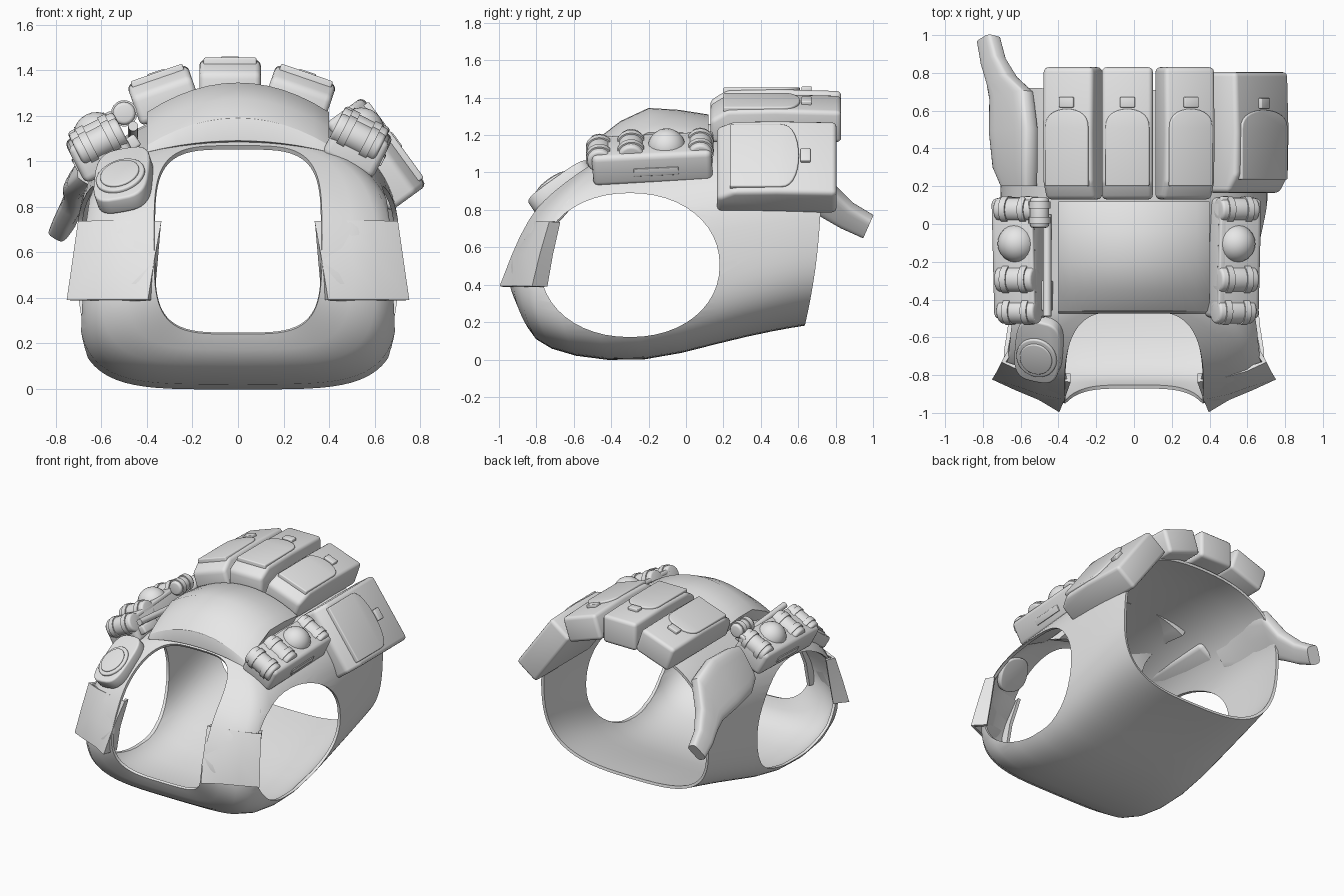
import bpy, bmesh
from math import cos, sin, pi, radians, copysign
from mathutils import Matrix, Vector

cube = bpy.data.objects.get("Cube")
if cube:
    bpy.data.objects.remove(cube)

gray = bpy.data.materials.new("plain_gray")
gray.use_nodes = True
gray.diffuse_color = (0.8, 0.8, 0.8, 1)
gray.node_tree.nodes["Principled BSDF"].inputs["Base Color"].default_value = (0.8, 0.8, 0.8, 1)


def finish(name, bm, mods=(), closed=True):
    """Turn a bmesh into a shaded object with its modifiers applied."""
    if closed:
        bmesh.ops.recalc_face_normals(bm, faces=bm.faces)
    me = bpy.data.meshes.new(name)
    bm.to_mesh(me)
    bm.free()
    me.materials.append(gray)
    ob = bpy.data.objects.new(name, me)
    bpy.context.collection.objects.link(ob)
    bpy.ops.object.select_all(action='DESELECT')
    ob.select_set(True)
    bpy.context.view_layer.objects.active = ob
    for kind, props in mods:
        m = ob.modifiers.new(kind.lower(), kind)
        for key, val in props.items():
            setattr(m, key, val)
        bpy.ops.object.modifier_apply(modifier=m.name)
    bpy.ops.object.shade_smooth_by_angle(angle=radians(40))
    return ob


def bevel(width):
    return ('BEVEL', dict(width=width, segments=3, limit_method='ANGLE'))


def frame(center, tilt=0, pitch=0, turn=0):
    return (Matrix.Translation(center) @ Matrix.Rotation(radians(tilt), 4, 'Y')
            @ Matrix.Rotation(radians(pitch), 4, 'X') @ Matrix.Rotation(radians(turn), 4, 'Z'))


def sq(t, p):
    return copysign(abs(t) ** p, t)


def oval(a, b, p=1.0, n=32):
    return [(a * sq(cos(2 * pi * i / n), p), b * sq(sin(2 * pi * i / n), p)) for i in range(n)]


def box(name, size, mat, round_by=0.02):
    bm = bmesh.new()
    bmesh.ops.create_cube(bm, size=1, matrix=mat @ Matrix.Diagonal((*size, 1)))
    return finish(name, bm, [bevel(round_by)])


def prism(name, outline, z0, z1, mat, round_by=0.0):
    bm = bmesh.new()
    low, top = [[bm.verts.new(mat @ Vector((x, y, z))) for x, y in outline] for z in (z0, z1)]
    bm.faces.new(low)
    bm.faces.new(top)
    n = len(low)
    for i in range(n):
        k = (i + 1) % n
        bm.faces.new((low[i], low[k], top[k], top[i]))
    return finish(name, bm, [bevel(round_by)] if round_by else [])


def loft(rows, wrap=False, caps=False):
    bm = bmesh.new()
    vs = [[bm.verts.new(p) for p in row] for row in rows]
    n = len(vs[0])
    for a, b in zip(vs, vs[1:]):
        for j in range(n if wrap else n - 1):
            k = (j + 1) % n
            bm.faces.new((a[j], b[j], b[k], a[k]))
    if caps:
        bm.faces.new(vs[0])
        bm.faces.new(vs[-1])
    return bm


# Vest shell: rings from the neck edge back to the waist edge
# (half width, bottom z, top z, y at bottom, middle, top, squareness low, high)
RINGS = [
    (.37, .24, 1.07, -.87, -.91, -.46, .5, .5),
    (.64, .10, 1.09, -.83, -.86, -.43, .47, .72),
    (.72, .01, 1.12, -.62, -.73, -.36, .46, .84),
    (.72, -.025, 1.17, -.22, -.25, -.12, .46, .86),
    (.71, .09, 1.21, .18, .18, .18, .52, .85),
    (.70, .155, 1.24, .48, .54, .54, .6, .85),
    (.68, .18, 1.23, .635, .715, .71, .65, .85),
]


def ring(w, zb, zt, yb, ym, yt, lo, hi, n=40):
    pts = []
    for i in range(n):
        a = 2 * pi * (i + .5) / n
        p = hi if sin(a) > 0 else lo
        s = .5 + .5 * sq(sin(a), p)
        y = yb * (1 - s) * (1 - 2 * s) + 4 * ym * s * (1 - s) + yt * s * (2 * s - 1)
        pts.append((w * sq(cos(a), p), y, zb + (zt - zb) * s))
    return pts


# Leg holes go straight through both flanks
side = Matrix.Translation((0, -.3, .505)) @ Matrix.Rotation(pi / 2, 4, 'Y')
cutter = prism("leg_hole_cutter", oval(.385, .48, .95, 48), -1, 1, side)
cutter.hide_render = True
finish("vest_shell", loft([ring(*r) for r in RINGS], wrap=True), [
    ('SUBSURF', dict(levels=1)),
    ('SOLIDIFY', dict(thickness=.02, offset=-1)),
    ('BOOLEAN', dict(object=cutter, operation='DIFFERENCE', solver='EXACT'))], closed=False)
bpy.data.objects.remove(cutter)

# Back pad, arched across and along
rows = []
for y, z, drop in [(-.475, 1.09, .05), (-.46, 1.19, .12), (-.35, 1.275, .13), (-.2, 1.345, .13),
                   (-.04, 1.335, .12), (.12, 1.31, .11)]:
    rows.append([(-.4 * t / 6, y, z - drop * (t / 6) ** 2) for t in range(-6, 7)])
finish("back_pad", loft(rows), [('SOLIDIFY', dict(thickness=.13, offset=-1)), bevel(.012)], closed=False)

# Shoulder cuffs wrapping the front straps
LOW = [(.67, -.75), (.74, -.82), (.62, -.87), (.5, -.92), (.4, -.985), (.38, -.88)]
MID = [(.66, -.72), (.715, -.78), (.61, -.85), (.5, -.89), (.375, -.92), (.365, -.86)]
TOP = [(.66, -.68), (.69, -.73), (.59, -.77), (.48, -.80), (.345, -.83), (.35, -.79)]
for s, label in ((1, "left"), (-1, "right")):
    rows = [[(s * x, y, z) for x, y in row] for row, z in ((LOW, .39), (MID, .56), (TOP, .735))]
    finish(label + "_shoulder_cuff", loft(rows), [('SOLIDIFY', dict(thickness=.025, offset=0))], closed=False)


# Pouches sloping down at the front, with a rounded flap and a buckle
SIDEWAYS = Matrix(((0, 0, 1, 0), (1, 0, 0, 0), (0, 1, 0, 0), (0, 0, 0, 1)))


def pouch(name, center, tilt, width, thick, length):
    mat = frame(center, tilt)
    h, e = thick / 2, length / 2
    profile = [(-e, -h), (e, -h), (e, h - .01), (0, h), (-e + .09, h - .005), (-e, h - .06)]
    prism(name, profile, -width / 2, width / 2, mat @ SIDEWAYS, .025)
    y0, y1, w = -e + .07, length * .185, width * .43
    tongue = [(w, y0)] + [(w * cos(a), y1 - .1 + .1 * sq(sin(a), .8))
                          for a in (pi * i / 14 for i in range(15))] + [(-w, y0)]
    prism(name + "_flap", tongue, h - .06, h + .01, mat, .008)
    box(name + "_buckle", (.08, .055, .03), mat @ Matrix.Translation((0, y1 + .035, h)), .006)


pouch("right_back_pouch", (-.325, .48, 1.29), -19, .28, .19, .70)
pouch("middle_back_pouch", (-.035, .48, 1.34), 0, .27, .21, .70)
pouch("left_back_pouch", (.27, .48, 1.29), 19, .28, .19, .70)
pouch("left_flank_pouch", (.606, .485, 1.03), 54, .48, .2, .64)

# Holster on the right flank, tapering to a muzzle (centre, half width, half thickness, pitch)
rows = []
for c, w, t, pitch in [((-.61, .20, 1.02), .13, .05, 0), ((-.63, .30, 1.01), .17, .055, 0),
                       ((-.64, .50, 1.0), .19, .055, -3), ((-.65, .68, .95), .17, .05, -10),
                       ((-.70, .76, .85), .10, .05, -18), ((-.745, .86, .77), .075, .045, -24),
                       ((-.77, .975, .71), .065, .045, -24)]:
    m = frame(c, 0, pitch) @ Matrix.Rotation(radians(-57), 4, 'Y')
    rows.append([m @ Vector((x, 0, z)) for x, z in oval(w, t, .5, 24)])
finish("right_holster", loft(rows, wrap=True, caps=True))


# Gear trays with canisters and a ball on each side of the pad
def canister(name, mat, y, z, r, length):
    m = mat @ Matrix.Translation((0, y, z)) @ Matrix.Rotation(pi / 2, 4, 'Y')
    prism(name, oval(r, r, 1, 20), -length / 2, length / 2, m, .015)
    for x in (-.25, .25):
        prism(name + "_band", oval(r + .008, r + .008, 1, 20),
              x * length - .018, x * length + .018, m)


def ball(name, mat, y, z, r):
    bm = bmesh.new()
    bmesh.ops.create_uvsphere(bm, u_segments=20, v_segments=12, radius=r,
                              matrix=mat @ Matrix.Translation((0, y, z)))
    finish(name, bm)


for s, label, x, z in ((1, "left", .525, 1.07), (-1, "right", -.605, 1.05)):
    mat = frame((x, -.18, z), s * 27, 3)
    gear = mat @ Matrix.Translation((-s * .015, 0, 0))
    box(label + "_gear_tray", (.25, .64, .18), mat, .03)
    for i, (y, r, h) in enumerate(((-.28, .066, .045), (-.11, .07, .06), (.26, .064, .055))):
        canister(f"{label}_canister_{i + 1}", gear, y, h, r, .22)
    ball(label + "_round_canister", gear, .08, .06, .102)
    box(label + "_tray_label", (.012, .24, .045),
        mat @ Matrix.Translation((s * .126, .02, -.01)), .004)
    box(label + "_tray_strap", (.05, .66, .03), mat @ Matrix.Translation((-s * .1, 0, .075)), .01)

# Small fittings beside the right tray
canister("right_small_bottle", frame((-.50, .06, 1.21), -35, 0, 90), 0, 0, .05, .16)
prism("right_cable", oval(.022, .022, 1, 12), -.27, .27, frame((-.46, -.22, 1.13), 0, 85))
box("right_clip", (.06, .16, .06), frame((-.465, -.38, 1.08), -35), .012)

# Lamp on the right shoulder
lamp = frame((-.505, -.665, .925), -18, 33, -14)
prism("shoulder_lamp_base", oval(.125, .195, .6), -.05, .03, lamp, .012)
head = lamp @ Matrix.Translation((0, -.03, 0))
prism("shoulder_lamp_rim", oval(.11, .12), .02, .045, head, .008)
prism("shoulder_lamp_lens", oval(.088, .095), .04, .055, head, .006)

# Rounded patch above the left cuff
prism("left_shoulder_patch", oval(.125, .12, .8), -.03, .01, frame((.51, -.68, .82), 22, 50), .01)
